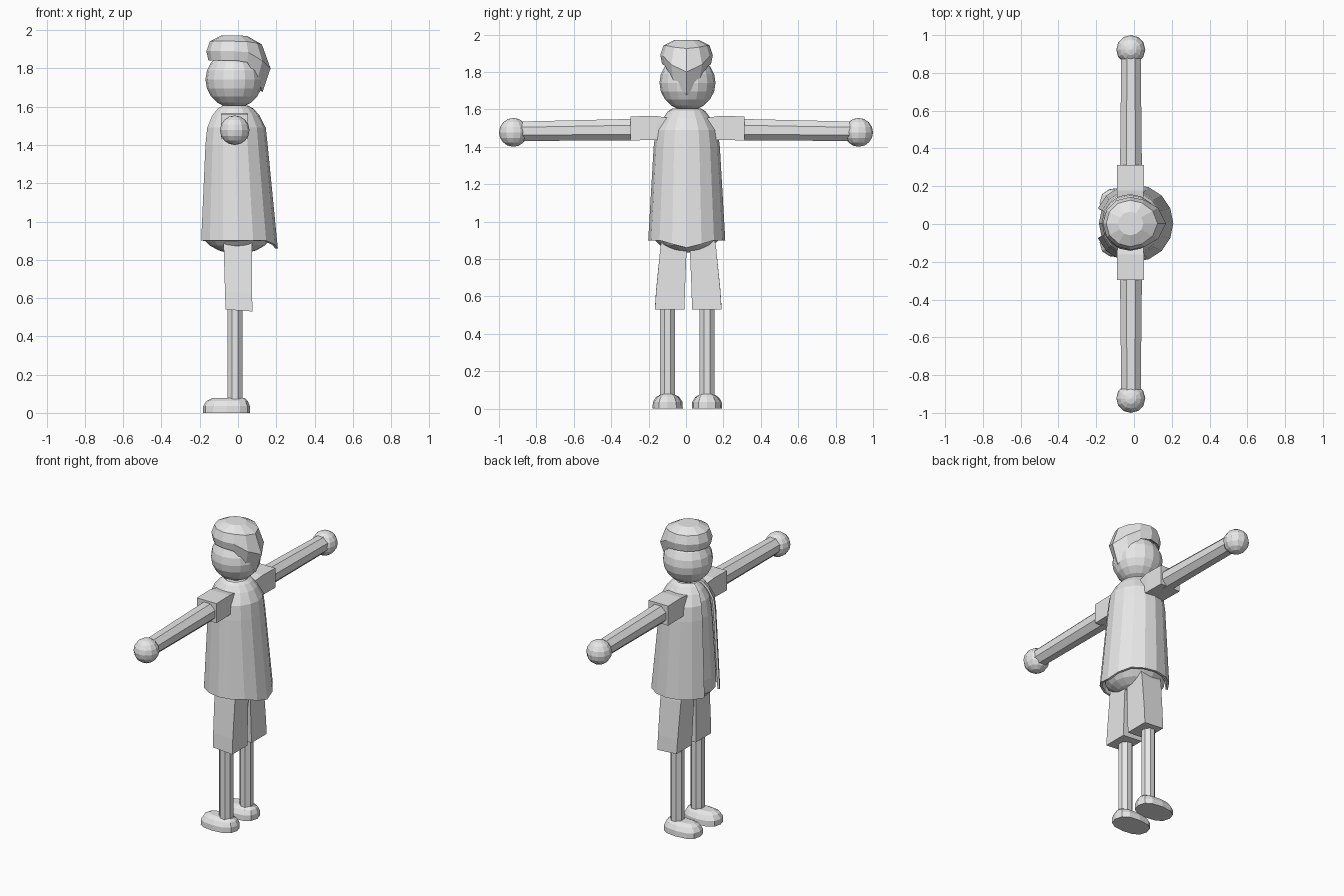
import bpy, bmesh, math
from mathutils import Vector

if "Cube" in bpy.data.objects:
    bpy.data.objects.remove(bpy.data.objects["Cube"])

grey = bpy.data.materials.new("plain grey")
grey.diffuse_color = (0.8, 0.8, 0.8, 1)
grey.use_nodes = True
grey.node_tree.nodes["Principled BSDF"].inputs["Base Color"].default_value = grey.diffuse_color
CX, CY = -0.02, 0.008          # body axis


def finish(name, bm):
    bmesh.ops.recalc_face_normals(bm, faces=bm.faces[:])
    me = bpy.data.meshes.new(name)
    bm.to_mesh(me)
    bm.free()
    me.materials.append(grey)
    ob = bpy.data.objects.new(name, me)
    bpy.context.collection.objects.link(ob)
    return ob


def loft(name, rings, closed=True, caps=True):
    """Skin a list of equal-length point rings."""
    bm = bmesh.new()
    vs = [[bm.verts.new(p) for p in r] for r in rings]
    n = len(rings[0])
    for a, b in zip(vs, vs[1:]):
        for i in range(n if closed else n - 1):
            j = (i + 1) % n
            bm.faces.new((a[i], a[j], b[j], b[i]))
    if caps:
        bm.faces.new(vs[0])
        bm.faces.new(vs[-1])
    return finish(name, bm)


def ball(name, centre, r, seg, rings):
    bm = bmesh.new()
    bmesh.ops.create_uvsphere(bm, u_segments=seg, v_segments=rings, radius=r)
    bmesh.ops.translate(bm, verts=bm.verts, vec=Vector(centre))
    return finish(name, bm)


def oval(cx, cy, z, rx, ry, n, turn=0.0):
    return [(cx + rx * math.cos(turn + 2 * math.pi * i / n),
             cy + ry * math.sin(turn + 2 * math.pi * i / n), z) for i in range(n)]


# Head
ball("head", (CX, CY, 1.742), 0.15, 16, 10)

# Hair cap: bulging all round, drawn down to a point at the nape
def mix(a, b, t):
    return a + (b - a) * t

front = [(0.115, 1.855), (0.135, 1.842), (0.145, 1.89), (0.127, 1.942), (0.065, 1.972)]
nape = [(0.11, 1.72), (0.148, 1.675), (0.19, 1.80), (0.145, 1.925), (0.07, 1.968)]
hair_rings = []
for (r0, z0), (r1, z1) in zip(front, nape):
    ring = []
    for i in range(12):
        a = 2 * math.pi * i / 12
        w = max(0, math.cos(a)) ** 4
        r = mix(r0, r1, w)
        ring.append((CX + r * math.cos(a), 0.003 + r * math.sin(a) * 0.97, mix(z0, z1, w)))
    hair_rings.append(ring)
loft("hair", hair_rings)

# Torso: tapered body with a rounded underside
torso = [(0.835, 0.05), (0.85, 0.10), (0.875, 0.145), (0.91, 0.178), (1.0, 0.18),
         (1.4, 0.148), (1.5, 0.13), (1.56, 0.095), (1.595, 0.06)]
loft("torso", [oval(-0.004 - 0.012 * (z - 0.9) / 0.6, 0.004, z, r, r, 16) for z, r in torso])

# Cape: open at the chest, with the hem dipping at the back
cape = [(0.9, 0.0, 0.208, 0.206), (1.4, -0.014, 0.169, 0.177), (1.49, -0.014, 0.159, 0.165),
        (1.555, -0.016, 0.128, 0.125), (1.59, -0.016, 0.097, 0.1), (1.605, -0.016, 0.07, 0.075)]
cape_rings = []
for k, (z, cx, rx, ry) in enumerate(cape):
    ring = []
    for i in range(-7, 8):
        a = math.pi * i / 8
        dip = 0.04 * max(0, 1 - abs(i) / 2) if k == 0 else 0
        ring.append((cx + rx * math.cos(a), 0.004 + ry * math.sin(a), z - dip))
    cape_rings.append(ring)
cloak = loft("cape", cape_rings, closed=False, caps=False)
solid = cloak.modifiers.new("thickness", "SOLIDIFY")
solid.thickness = 0.014
solid.offset = -1

for s, side in ((1, "left"), (-1, "right")):
    # Arms: square sleeve, eight-sided forearm, round hand
    def box_ring(y, x0, x1, z0, z1):
        return [(x0, CY + s * y, z0), (x1, CY + s * y, z0), (x1, CY + s * y, z1), (x0, CY + s * y, z1)]
    loft(side + "_sleeve", [box_ring(0.08, -0.085, 0.045, 1.44, 1.55),
                            box_ring(0.17, -0.09, 0.052, 1.436, 1.565),
                            box_ring(0.305, -0.09, 0.052, 1.434, 1.562)])
    arm = []
    for y, r, z in ((0.28, 0.061, 1.491), (0.9, 0.054, 1.483)):
        arm.append([(-0.016 + r * math.cos(math.pi * (i + 0.5) / 4) * 1.03, s * y,
                     z + r * math.sin(math.pi * (i + 0.5) / 4) * 1.03) for i in range(8)])
    loft(side + "_forearm", arm)
    ball(side + "_hand", (-0.017, s * 0.923, 1.477), 0.077, 12, 8)

    # Legs: wide shorts leg and thin eight-sided shin
    def leg_ring(z, x0, x1, y0, y1, tilt=0):
        y0, y1 = 0.012 + s * y0, 0.012 + s * y1
        return [(x0, y0, z + tilt), (x1, y0, z - tilt), (x1, y1, z - tilt), (x0, y1, z + tilt)]
    loft(side + "_shorts_leg", [leg_ring(0.535, -0.065, 0.075, 0.02, 0.178, 0.005),
                                leg_ring(0.63, -0.068, 0.074, 0.018, 0.172, 0.003),
                                leg_ring(0.87, -0.075, 0.073, 0.008, 0.148),
                                leg_ring(0.95, -0.075, 0.073, 0.005, 0.13)])
    ly = 0.007 + s * 0.105
    loft(side + "_shin", [oval(-0.016, ly, z, 0.043, 0.043, 8, math.pi / 8) for z in (0.05, 0.6)])

    # Shoe: flat sole, domed top, toe toward -x
    shoe = [(0.0, -0.06, 0.122, 0.081), (0.035, -0.06, 0.122, 0.079),
            (0.062, -0.057, 0.108, 0.062), (0.077, -0.05, 0.085, 0.035)]
    rings = []
    for z, cx, rx, ry in shoe:
        ring = []
        for i in range(12):
            c, d = math.cos(math.pi * i / 6), math.sin(math.pi * i / 6)
            ring.append((cx + rx * math.copysign(abs(c) ** 0.8, c),
                         ly + ry * math.copysign(abs(d) ** 0.8, d), z))
        rings.append(ring)
    loft(side + "_shoe", rings)
